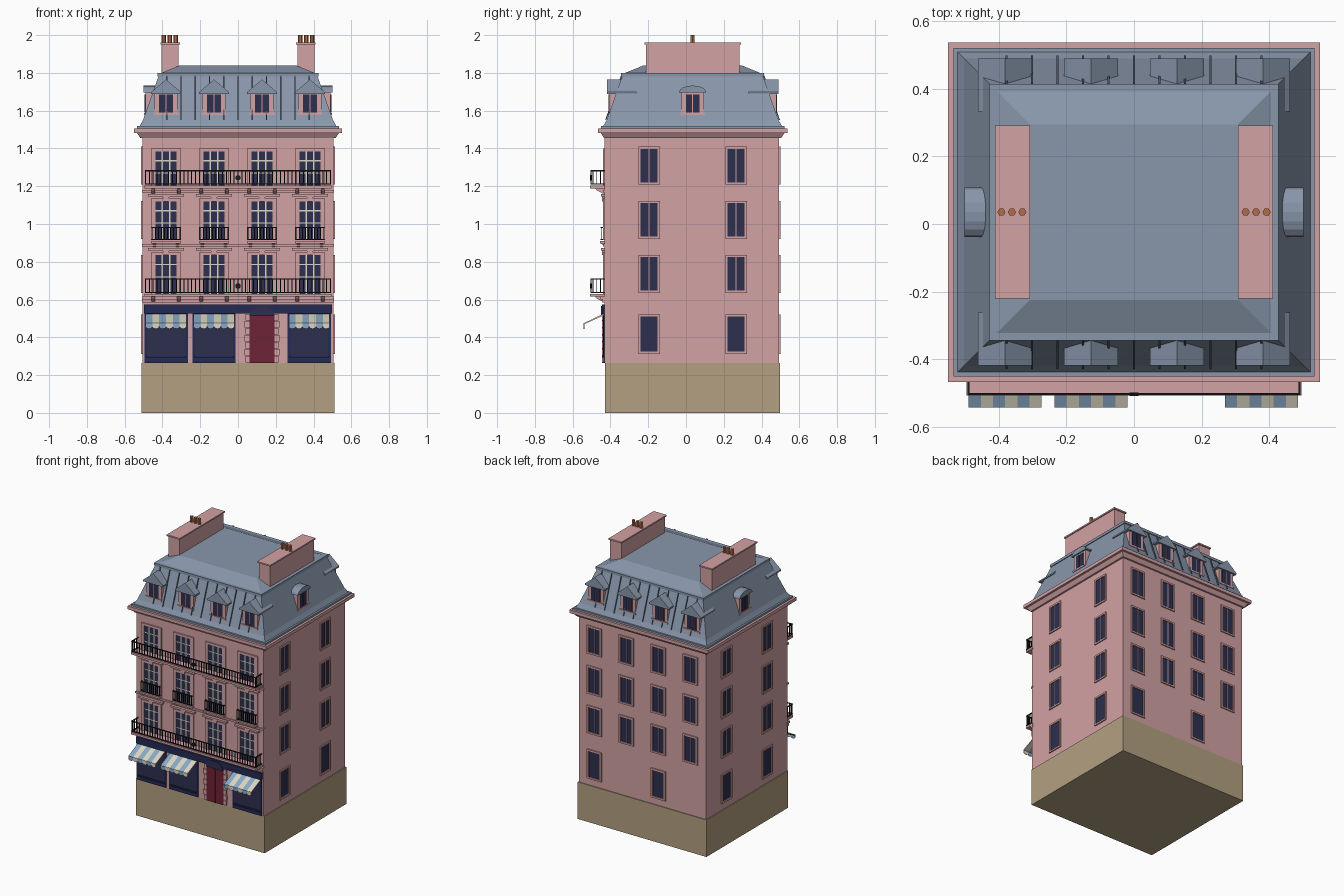
import bpy, bmesh, math

if "Cube" in bpy.data.objects:
    bpy.data.objects.remove(bpy.data.objects["Cube"])

COL = {
    "stone": (0.65, 0.36, 0.37), "base": (0.45, 0.35, 0.22), "slate": (0.25, 0.31, 0.41),
    "seam": (0.10, 0.13, 0.19), "glass": (0.026, 0.028, 0.075), "navy": (0.018, 0.023, 0.09),
    "door": (0.155, 0.017, 0.038), "iron": (0.01, 0.01, 0.014), "cream": (0.72, 0.68, 0.55),
    "blue": (0.25, 0.40, 0.56), "clay": (0.45, 0.15, 0.07),
}
MATS = {}
for k, c in COL.items():
    MATS[k] = bpy.data.materials.new(k)
    MATS[k].diffuse_color = (*c, 1)

C, HX, HY = 0.035, 0.505, 0.457      # body centre in y and half sizes
parts = {}


def prism(name, mat, a, b):
    """Solid between two matching vertex loops, collected per part name."""
    bm = parts.setdefault((name, mat), bmesh.new())
    va, vb = [bm.verts.new(p) for p in a], [bm.verts.new(p) for p in b]
    bm.faces.new(va)
    bm.faces.new(vb[::-1])
    n = len(a)
    for i in range(n):
        j = (i + 1) % n
        bm.faces.new((va[i], vb[i], vb[j], va[j]))


def P(face, u, d, z):
    """Point on a wall: u along it, d outwards from it."""
    return {"front": (u, C - HY - d, z), "back": (u, C + HY + d, z),
            "right": (HX + d, C + u, z), "left": (-HX - d, C + u, z)}[face]


def ext(name, mat, face, pts, d0, d1):
    prism(name, mat, [P(face, u, d0, z) for u, z in pts], [P(face, u, d1, z) for u, z in pts])


def box(name, mat, face, u0, u1, d0, d1, z0, z1):
    ext(name, mat, face, [(u0, z0), (u1, z0), (u1, z1), (u0, z1)], d0, d1)


def sweep(name, mat, face, prof, u0, u1):
    """Profile of (d, z) points run along the wall."""
    prism(name, mat, [P(face, u0, d, z) for d, z in prof], [P(face, u1, d, z) for d, z in prof])


def ring(e, z):
    x, y = HX + e, HY + e
    return [(-x, C - y, z), (x, C - y, z), (x, C + y, z), (-x, C + y, z)]


def tier(name, mat, e0, z0, e1, z1):
    prism(name, mat, ring(e0, z0), ring(e1, z1))


# Main masses, cornice and roof
tier("plinth", "base", 0.006, 0, 0.006, 0.265)
tier("body", "stone", 0, 0.265, 0, 1.47)
box("front_facade", "stone", "front", -HX, HX, -0.01, 0.009, 0.265, 1.47)
tier("cornice", "stone", 0.012, 1.455, 0.03, 1.482)
tier("cornice", "stone", 0.045, 1.482, 0.045, 1.505)
tier("gutter", "slate", 0.029, 1.505, 0.029, 1.518)
tier("mansard", "slate", 0.018, 1.515, -0.002, 1.55)
tier("mansard", "slate", -0.002, 1.55, -0.085, 1.785)
tier("roof_curb", "slate", -0.078, 1.782, -0.078, 1.80)
tier("upper_roof", "slate", -0.095, 1.798, -0.198, 1.84)

# Standing seams on the front and back slopes
for face in ("front", "back"):
    for k in range(-5, 6):
        u = k * 0.0755
        sweep("roof_seams", "seam", face,
              [(0.0, 1.55), (0.006, 1.55), (-0.077, 1.785), (-0.09, 1.785)], u - 0.003, u + 0.003)

# Chimneys and pots
for s in (-1, 1):
    def slab(x0, x1, h, z0, z1):
        a = [(s * x0, C - h), (s * x1, C - h), (s * x1, C + h), (s * x0, C + h)]
        prism("chimneys", "stone", [(*p, z0) for p in a], [(*p, z1) for p in a])
    slab(0.315, 0.404, 0.248, 1.78, 1.95)
    slab(0.308, 0.411, 0.256, 1.95, 1.96)
    for x in (0.33, 0.361, 0.392):
        hexa = [(s * x + 0.012 * math.cos(i * math.pi / 3), C + 0.012 * math.sin(i * math.pi / 3))
                for i in range(6)]
        prism("chimney_pots", "clay", [(*p, 1.955) for p in hexa], [(*p, 2.0) for p in hexa])


# Dormers: gabled at front and back, arched on the sides
def dormer(face, u):
    side = face in ("left", "right")
    box("dormer_bodies", "stone", face, u - 0.06, u + 0.06, -0.16, -0.014, 1.585, 1.705)
    for a in (-0.036, 0.003):
        box("dormer_glass", "glass", face, u + a, u + a + 0.033, -0.03, -0.011, 1.59, 1.685)
    box("dormer_sills", "stone", face, u - 0.065, u + 0.065, -0.05, -0.008, 1.577, 1.588)
    if side:
        arc = [(u + 0.073 * math.cos(i * math.pi / 8), 1.695 + 0.038 * math.sin(i * math.pi / 8))
               for i in range(9)]
        ext("dormer_roofs", "slate", face, arc, -0.12, -0.004)
    else:
        ext("dormer_roofs", "slate", face,
            [(u - 0.08, 1.688), (u + 0.08, 1.688), (u + 0.08, 1.698), (u, 1.765), (u - 0.08, 1.698)],
            -0.16, -0.003)


COLS = (-0.381, -0.127, 0.127, 0.381)
for u in COLS:
    dormer("front", u)
    dormer("back", u)
dormer("left", 0)
dormer("right", 0)


# Plain windows on the side and back walls
def plain_window(face, u, z0, z1, split=True):
    w, t = 0.045, 0.012
    box("plain_glass", "glass", face, u - w, u + w, -0.01, 0.001, z0, z1)
    for a, b in ((-w - t, -w), (w, w + t)):
        box("plain_frames", "stone", face, u + a, u + b, -0.005, 0.008, z0 - t, z1 + t)
    for a, b in ((z0 - t, z0), (z1, z1 + t)):
        box("plain_frames", "stone", face, u - w, u + w, -0.005, 0.008, a, b)
    if split:
        box("plain_frames", "stone", face, u - 0.003, u + 0.003, -0.005, 0.004, z0, z1)


FLOORS = ((0.648, 0.825), (0.933, 1.11), (1.22, 1.397))
for face, cols, ground in (("left", (-0.23, 0.23), (-0.23, 0.23)),
                           ("right", (-0.23, 0.23), (-0.23, 0.23)), ("back", COLS, (0.381, -0.127))):
    for u in cols:
        for z0, z1 in FLOORS:
            plain_window(face, u, z0, z1)
    for u in ground:
        plain_window(face, u, 0.324, 0.51, False)

# Front windows with surrounds, glazing bars and lintels
for f, (z0, z1) in enumerate(((0.625, 0.835), (0.915, 1.12), (1.20, 1.385))):
    for u in COLS:
        box("front_glass", "glass", "front", u - 0.056, u + 0.056, 0, 0.011, z0, z1)
        for a in (-0.08, 0.056):
            box("window_surrounds", "stone", "front", u + a, u + a + 0.024, 0, 0.018, z0, z1)
        box("window_surrounds", "stone", "front", u - 0.08, u + 0.08, 0, 0.018, z1, z1 + 0.015)
        for a in (-0.02, 0.02):
            box("glazing_bars", "cream", "front", u + a - 0.003, u + a + 0.003, 0, 0.014, z0, z1)
        for z in (z1 - 0.05, z1 - 0.115):
            box("glazing_bars", "cream", "front", u - 0.056, u + 0.056, 0, 0.013, z - 0.003, z + 0.003)
        if f < 2:
            box("lintels", "stone", "front", u - 0.095, u + 0.095, 0, 0.028, z1 + 0.025, z1 + 0.038)
            ext("lintels", "stone", "front", [(u - 0.012, z1), (u + 0.012, z1),
                (u + 0.018, z1 + 0.026), (u - 0.018, z1 + 0.026)], 0, 0.024)

# String courses
for z0, z1, d in ((0.585, 0.60, 0.02), (0.60, 0.615, 0.03), (0.882, 0.894, 0.018), (1.168, 1.18, 0.018)):
    box("string_courses", "stone", "front", -HX - 0.004, HX + 0.004, 0, d, z0, z1)


# Iron railings with returns to the wall
def railing(name, u, w, d, z0, z1, n):
    for z in (z0, z1 - 0.006):
        box(name, "iron", "front", u - w, u + w, d - 0.006, d, z, z + 0.006)
        for s in (-1, 1):
            box(name, "iron", "front", u + s * w - 0.003, u + s * w + 0.003, 0, d, z, z + 0.006)
    for i in range(n + 1):
        x = u - w + 2 * w * i / n
        box(name, "iron", "front", x - 0.0025, x + 0.0025, d - 0.005, d - 0.001, z0, z1)
    if d > 0.05:
        for s in (-1, 1):
            for k in (0.03, 0.05, 0.07):
                box(name, "iron", "front", u + s * w - 0.002, u + s * w + 0.002, k - 0.002, k + 0.002, z0, z1)


# Long balconies with brackets and round ornament
for z in (0.617, 1.19):
    box("balcony_slabs", "stone", "front", -0.495, 0.495, 0, 0.085, z - 0.002, z + 0.013)
    railing("long_railings", 0, 0.49, 0.084, z + 0.018, z + 0.095, 48)
    ext("railing_ornaments", "iron", "front", [(0.014 * math.cos(i * math.pi / 6),
        z + 0.055 + 0.014 * math.sin(i * math.pi / 6)) for i in range(12)], 0.076, 0.087)
    for c in COLS:
        for s in (-0.068, 0.068):
            sweep("balcony_brackets", "stone", "front", [(0, z), (0.06, z), (0.05, z - 0.012),
                  (0.02, z - 0.028), (0, z - 0.03)], c + s - 0.009, c + s + 0.009)

# Small balconies on the middle floor
for u in COLS:
    box("small_balcony_slabs", "stone", "front", u - 0.08, u + 0.08, 0, 0.034, 0.898, 0.91)
    railing("small_railings", u, 0.073, 0.03, 0.914, 0.985, 9)
    for s in (-0.06, 0.06):
        sweep("balcony_brackets", "stone", "front", [(0, 0.9), (0.03, 0.9), (0, 0.87)],
              u + s - 0.008, u + s + 0.008)

# Shopfronts and striped awnings
box("shop_fascia", "navy", "front", -0.497, 0.497, 0, 0.024, 0.527, 0.575)
for u in (-0.381, -0.127, 0.377):
    box("shop_frames", "navy", "front", u - 0.115, u + 0.115, 0, 0.016, 0.265, 0.53)
    box("shop_glass", "glass", "front", u - 0.1, u + 0.1, 0, 0.018, 0.30, 0.515)
    box("shop_sills", "navy", "front", u - 0.106, u + 0.106, 0, 0.024, 0.292, 0.302)
    w = 0.216 / 6
    for i in range(6):
        x0, m = u - 0.108 + i * w, ("blue", "cream")[i % 2]
        n = "awning_" + m
        sweep(n, m, "front", [(0.016, 0.515), (0.016, 0.524), (0.12, 0.475), (0.12, 0.468)], x0, x0 + w)
        scallop = [(x0 + w, 0.473), (x0, 0.473)] + [
            (x0 + w / 2 - w / 2 * math.cos(k * math.pi / 6), 0.457 - 0.012 * math.sin(k * math.pi / 6))
            for k in range(7)]
        ext(n, m, "front", scallop, 0.116, 0.121)

# Door with arched fanlight and stone blocks beside it
D = 0.127
box("door", "door", "front", D - 0.067, D + 0.067, 0, 0.02, 0.265, 0.512)
box("door", "door", "front", D - 0.004, D + 0.004, 0, 0.024, 0.265, 0.505)
ext("fanlight", "glass", "front", [(D + 0.067 * math.cos(i * math.pi / 10),
    0.512 + 0.055 * math.sin(i * math.pi / 10)) for i in range(11)], 0, 0.028)
for s in (-1, 1):
    for i in range(7):
        z, w = 0.268 + i * 0.037, 0.026 if i % 2 else 0.02
        a, b = sorted((D + s * 0.067, D + s * (0.067 + w)))
        box("door_blocks", "stone", "front", a, b, 0, 0.022, z, z + 0.033)

# Turn the collected parts into objects
for (name, mat), bm in parts.items():
    bmesh.ops.recalc_face_normals(bm, faces=bm.faces)
    me = bpy.data.meshes.new(name)
    bm.to_mesh(me)
    bm.free()
    me.materials.append(MATS[mat])
    bpy.context.collection.objects.link(bpy.data.objects.new(name, me))

for m in bpy.data.materials:
    if m.users and not m.is_grease_pencil:
        m.use_nodes = True
        m.node_tree.nodes["Principled BSDF"].inputs["Base Color"].default_value = m.diffuse_color
